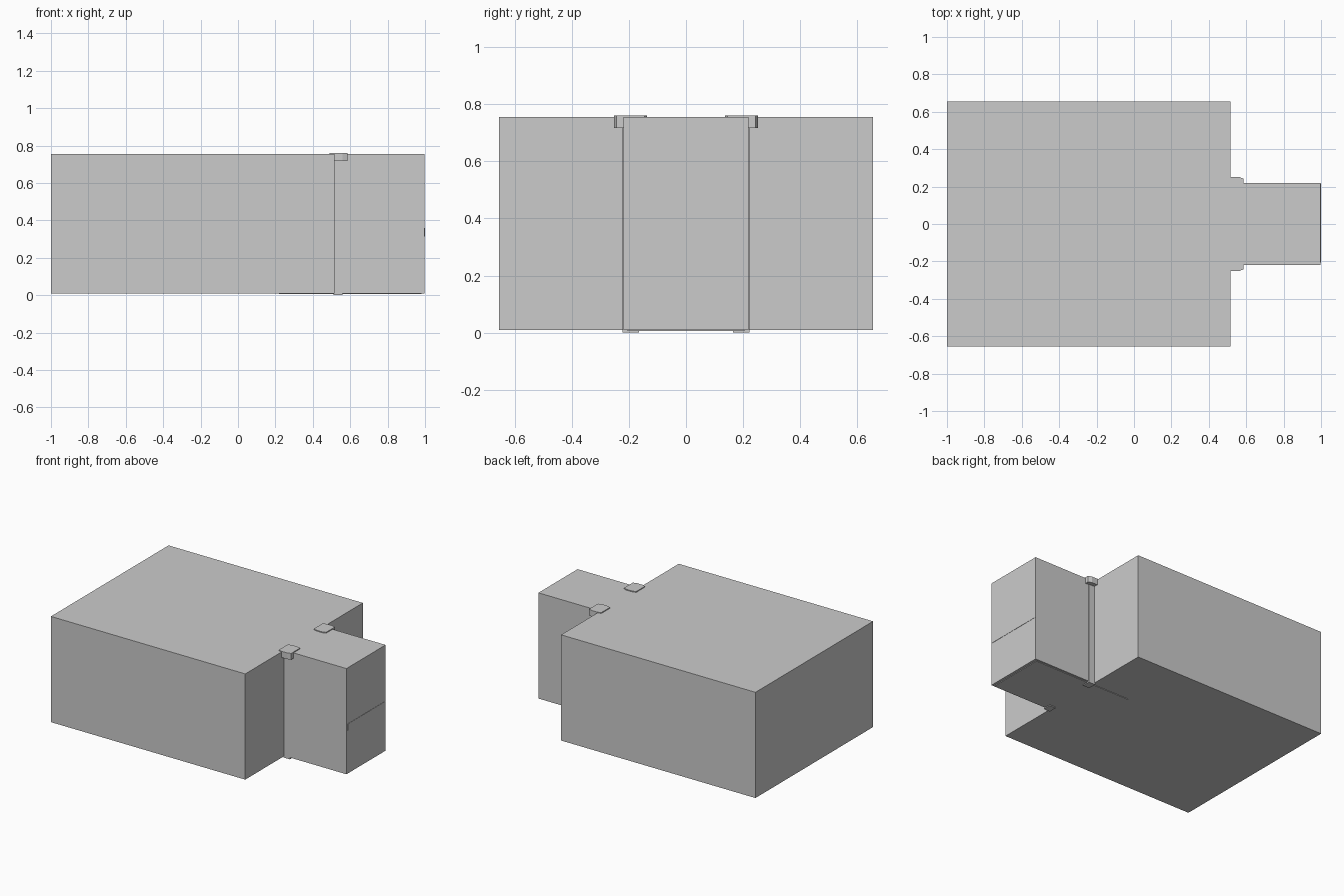
import bpy, bmesh

if "Cube" in bpy.data.objects:
    bpy.data.objects.remove(bpy.data.objects["Cube"])


def prism(name, outline, z0, z1):
    """Extrude a flat xy outline from z0 to z1."""
    bm = bmesh.new()
    face = bm.faces.new([bm.verts.new((x, y, z0)) for x, y in outline])
    res = bmesh.ops.extrude_face_region(bm, geom=[face])
    top = [g for g in res["geom"] if isinstance(g, bmesh.types.BMVert)]
    bmesh.ops.translate(bm, verts=top, vec=(0, 0, z1 - z0))
    bmesh.ops.recalc_face_normals(bm, faces=bm.faces)
    mesh = bpy.data.meshes.new(name)
    bm.to_mesh(mesh)
    bm.free()
    obj = bpy.data.objects.new(name, mesh)
    bpy.context.collection.objects.link(obj)
    return obj


def box(name, x0, x1, y0, y1, z0, z1):
    return prism(name, [(x0, y0), (x1, y0), (x1, y1), (x0, y1)], z0, z1)


# Main room and narrow corridor share one T-shaped shell
half = [(-1, 0.655), (0.515, 0.655), (0.515, 0.218), (0.998, 0.218)]
prism("room_shell", half + [(x, -y) for x, y in reversed(half)], 0.01, 0.755)

# Thin corridor floor and the rail set into the end wall
box("corridor_floor", 0.22, 0.98, -0.205, 0.205, 0.006, 0.012)
box("end_rail", 0.97, 1.0, -0.205, 0.217, 0.315, 0.36)

# Doorway posts with bowed caps, one on each side
cap = [(0.49, 0.145), (0.515, 0.137), (0.56, 0.137), (0.585, 0.145),
       (0.585, 0.243), (0.56, 0.252), (0.515, 0.252), (0.49, 0.243)]
for label, s in (("front", -1), ("back", 1)):
    box(label + "_post", 0.51, 0.56, s * 0.165, s * 0.223, 0, 0.72)
    prism(label + "_post_cap", [(x, s * y) for x, y in cap], 0.717, 0.761)
